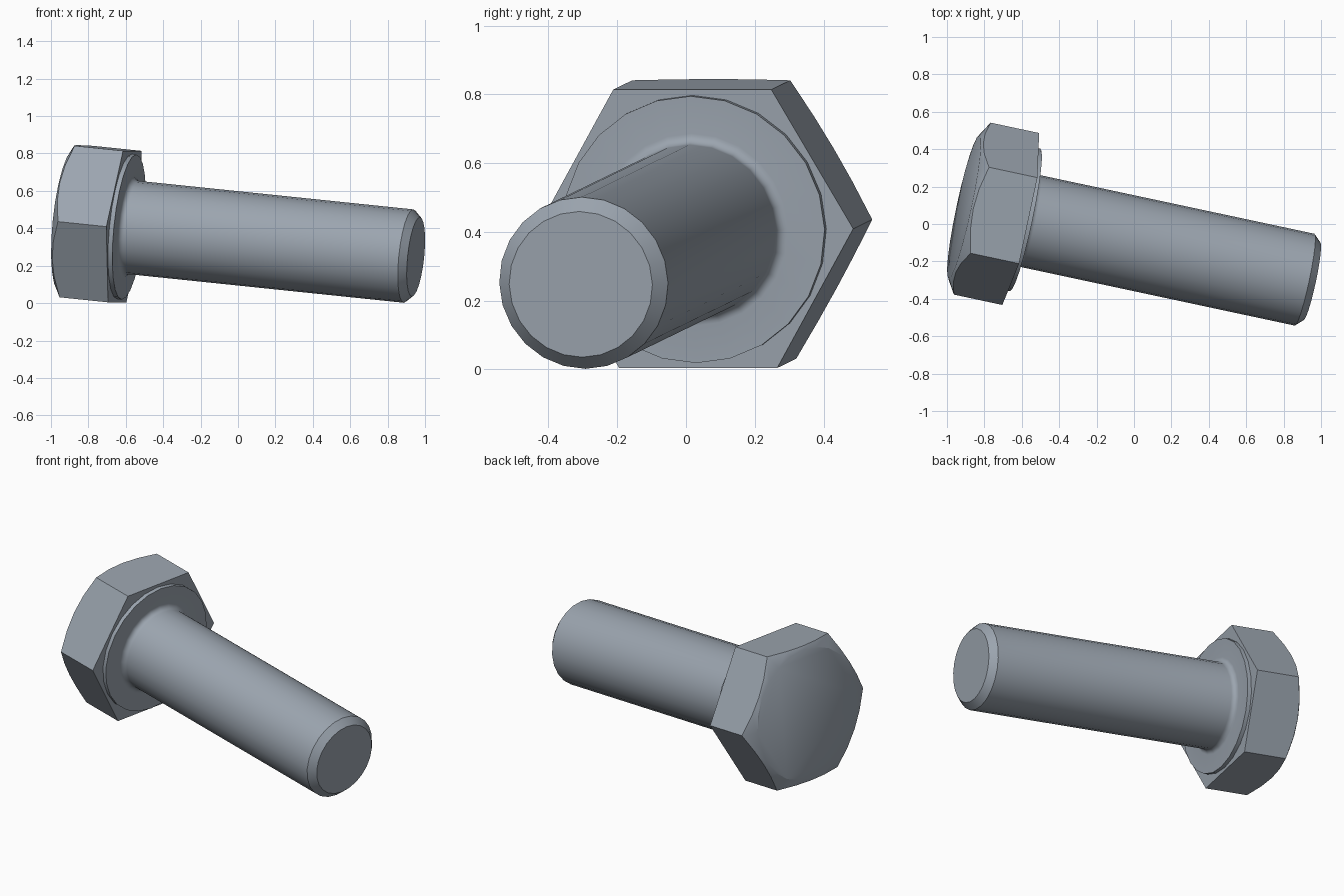
import bpy, bmesh, math
from mathutils import Matrix, Vector

if "Cube" in bpy.data.objects:
    bpy.data.objects.remove(bpy.data.objects["Cube"])

# Steel colour
steel = bpy.data.materials.new("grey steel")
steel.use_nodes = True
colour = (0.33, 0.375, 0.43, 1)
steel.diffuse_color = colour
steel.node_tree.nodes["Principled BSDF"].inputs["Base Color"].default_value = colour

# Bolt frame: local z runs along the axis to the tip, local x is a hex corner
axis = Vector((0.973, -0.208, -0.101)).normalized()
side = Vector((0, 0, 1)).cross(axis).normalized()
up = axis.cross(side)
frame = Matrix((side, up, axis)).transposed().to_4x4()
frame.translation = (0.951, -0.306, 0.2475)

SEGMENTS = 24
BACK, HEX_FRONT, SEAT = -1.912, -1.6, -1.576
HEX_R, CROWN_R, SEAT_R = 0.47, 0.39, 0.39
SHANK_R, TIP_R, TIP_CHAMFER, FILLET = 0.251, 0.213, 0.04, 0.03


def finish(name, bm):
    bmesh.ops.recalc_face_normals(bm, faces=bm.faces[:])
    mesh = bpy.data.meshes.new(name)
    bm.to_mesh(mesh)
    bm.free()
    mesh.materials.append(steel)
    obj = bpy.data.objects.new(name, mesh)
    bpy.context.collection.objects.link(obj)
    obj.matrix_world = frame
    bpy.ops.object.select_all(action="DESELECT")
    obj.select_set(True)
    bpy.context.view_layer.objects.active = obj
    bpy.ops.object.shade_smooth_by_angle(angle=math.radians(30))
    return obj


def lathe(name, profile):
    bm = bmesh.new()
    verts = [bm.verts.new((r, 0, z)) for r, z in profile]
    edges = [bm.edges.new(pair) for pair in zip(verts, verts[1:])]
    bmesh.ops.spin(bm, geom=verts + edges, cent=(0, 0, 0), axis=(0, 0, 1),
                   angle=math.tau, steps=SEGMENTS)
    bmesh.ops.remove_doubles(bm, verts=bm.verts[:], dist=1e-5)
    # Close the round ends
    rims = [e for e in bm.edges if e.is_boundary]
    bmesh.ops.holes_fill(bm, edges=rims, sides=0)
    return finish(name, bm)


# Hexagonal head, its crown chamfered by a ring of slanted cuts
bm = bmesh.new()
bmesh.ops.create_cone(bm, cap_ends=True, segments=6, radius1=HEX_R, radius2=HEX_R,
                      depth=HEX_FRONT - BACK)
bmesh.ops.translate(bm, verts=bm.verts[:], vec=(0, 0, (HEX_FRONT + BACK) / 2))
first = min(bm.verts, key=lambda v: -v.co.x).co
turn = -math.atan2(first.y, first.x)
bmesh.ops.rotate(bm, verts=bm.verts[:], cent=(0, 0, 0), matrix=Matrix.Rotation(turn, 3, "Z"))
slant = math.radians(30)
for i in range(SEGMENTS):
    a = (i + 0.5) * math.tau / SEGMENTS
    out = Vector((math.cos(a), math.sin(a), 0))
    rim = out * CROWN_R * math.cos(math.pi / SEGMENTS) + Vector((0, 0, BACK))
    normal = out * math.sin(slant) - Vector((0, 0, math.cos(slant)))
    bmesh.ops.bisect_plane(bm, geom=bm.verts[:] + bm.edges[:] + bm.faces[:], dist=1e-5,
                           plane_co=rim, plane_no=normal, clear_outer=True)
    bmesh.ops.holes_fill(bm, edges=[e for e in bm.edges if e.is_boundary], sides=0)
finish("hex_head", bm)

# Washer face, root fillet, shank and chamfered tip
fillet = [(SHANK_R + FILLET * (1 - math.sin(t)), SEAT + FILLET * (1 - math.cos(t)))
          for t in (math.radians(15 * k) for k in range(7))]
lathe("shank", [(SEAT_R, HEX_FRONT - 0.01), (SEAT_R, SEAT)] + fillet
      + [(SHANK_R, -TIP_CHAMFER), (TIP_R, 0)])
